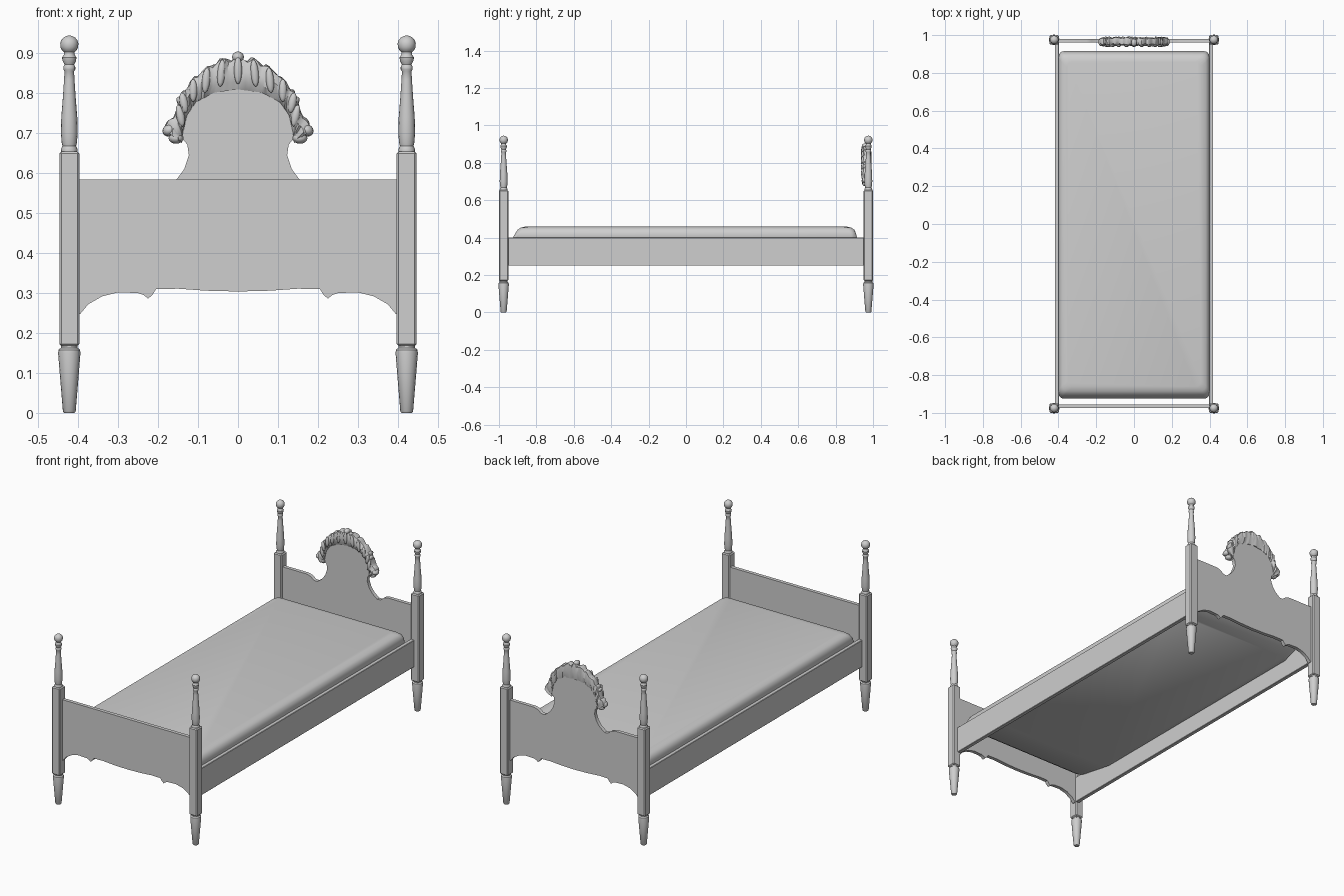
import bpy, bmesh, math, random
from mathutils import Matrix, Vector

if "Cube" in bpy.data.objects:
    bpy.data.objects.remove(bpy.data.objects["Cube"])

random.seed(4)
grey = bpy.data.materials.new("light_grey")
grey.diffuse_color = (0.62, 0.62, 0.62, 1)
grey.use_nodes = True
grey.node_tree.nodes["Principled BSDF"].inputs["Base Color"].default_value = grey.diffuse_color


def finish(bm, name, angle=35):
    bmesh.ops.recalc_face_normals(bm, faces=bm.faces)
    me = bpy.data.meshes.new(name)
    bm.to_mesh(me)
    bm.free()
    ob = bpy.data.objects.new(name, me)
    bpy.context.collection.objects.link(ob)
    me.materials.append(grey)
    bpy.ops.object.select_all(action='DESELECT')
    ob.select_set(True)
    bpy.context.view_layer.objects.active = ob
    bpy.ops.object.shade_smooth_by_angle(angle=math.radians(angle))
    return ob


def loft(bm, rings, cap=True):
    """Bridge equal-length closed rings of points, capping both ends."""
    vs = [[bm.verts.new(p) for p in r] for r in rings]
    n = len(vs[0])
    for a, b in zip(vs, vs[1:]):
        for i in range(n):
            j = (i + 1) % n
            bm.faces.new((a[i], a[j], b[j], b[i]))
    if cap:
        bm.faces.new(vs[0])
        bm.faces.new(vs[-1])


def lathe(bm, profile, x, y, n=16):
    loft(bm, [[(x + r * math.cos(2 * math.pi * i / n), y + r * math.sin(2 * math.pi * i / n), z)
               for i in range(n)] for r, z in profile])


def box(bm, lo, hi, bevel):
    c = [(a + b) / 2 for a, b in zip(lo, hi)]
    s = [b - a for a, b in zip(lo, hi)]
    m = Matrix.Translation(c) @ Matrix.Diagonal((*s, 1))
    vs = bmesh.ops.create_cube(bm, size=1, matrix=m)['verts']
    es = list({e for v in vs for e in v.link_edges})
    bmesh.ops.bevel(bm, geom=es, offset=bevel, segments=1, affect='EDGES')


def ellipsoid(bm, loc, size, tilt=0):
    m = Matrix.Translation(loc) @ Matrix.Rotation(tilt, 4, 'Y') @ Matrix.Diagonal((*size, 1))
    bmesh.ops.create_uvsphere(bm, u_segments=12, v_segments=8, radius=1, matrix=m)


# Four turned posts with square middle blocks
FOOT = [(.013, 0), (.016, .004), (.024, .10), (.028, .15), (.027, .158), (.021, .163), (.021, .175)]
TOP = [(.019, .645), (.021, .660), (.017, .668), (.019, .676), (.021, .70), (.020, .74), (.016, .79),
       (.013, .835), (.012, .855), (.015, .860), (.015, .866), (.012, .872), (.017, .882),
       (.018, .890), (.013, .898)]
BALL = [(.023 * math.cos(a), .922 + .023 * math.sin(a))
        for a in [math.radians(d) for d in (-55, -35, -15, 10, 30, 50, 70, 84)]]
for yn, y in (("front", -.975), ("back", .975)):
    for xn, x in (("left", -.4225), ("right", .4225)):
        bm = bmesh.new()
        lathe(bm, FOOT, x, y)
        box(bm, (x - .025, y - .025, .168), (x + .025, y + .025, .655), .005)
        lathe(bm, TOP + BALL, x, y)
        finish(bm, f"{yn}_{xn}_post")

# Side rails
for xn, s in (("left", -1), ("right", 1)):
    bm = bmesh.new()
    x = .408 * s
    box(bm, (x - .011, -.96, .25), (x + .011, .96, .40), .002)
    finish(bm, f"{xn}_side_rail")

# Boards: right half outline mirrored, then extruded through the thickness
LOWER = [(0, .304), (.08, .306), (.15, .311), (.205, .310), (.214, .296), (.225, .286), (.236, .295),
         (.25, .300), (.30, .302), (.34, .292), (.375, .272), (.395, .248), (.41, .245)]
FOOT_TOP = [(.41, .585), (0, .585)]
HEAD_TOP = [(.41, .585), (.25, .585), (.225, .578), (.205, .562), (.185, .560), (.155, .583),
            (.135, .61), (.123, .645), (.127, .672), (.142, .69), (.14, .74), (.115, .79),
            (.06, .835), (0, .85)]


def board(name, top, y):
    half = LOWER + top
    pts = half + [(-x, z) for x, z in reversed(half[1:-1])]
    bm = bmesh.new()
    loft(bm, [[(x, yy, z) for x, z in pts] for yy in (y - .01, y + .01)])
    finish(bm, name)


board("footboard", FOOT_TOP, -.965)
board("headboard", HEAD_TOP, .97)

# Carved crest: rough band swept between an inner and an outer arch
INNER = [(0, .81), (.06, .802), (.105, .778), (.128, .745), (.138, .70), (.14, .675)]
OUTER = [(0, .893), (.05, .882), (.10, .85), (.14, .805), (.152, .765), (.185, .71)]
SECTION = [(0, .958), (.25, .946), (.6, .941), (.95, .952), (1, .968), (.95, .984), (.5, .989), (0, .982)]


def along(path, t):
    k = min(int(t * (len(path) - 1)), len(path) - 2)
    f = t * (len(path) - 1) - k
    return Vector(path[k]).lerp(Vector(path[k + 1]), f)


bm = bmesh.new()
rings = []
N = 64
for i in range(N + 1):
    u = 2 * i / N - 1
    t, s = abs(u), (1 if u >= 0 else -1)
    a, b = along(INNER, t), along(OUTER, t)
    ring = []
    for w, y in SECTION:
        w *= 1 + .07 * math.cos(t * 40) + random.uniform(-.04, .04)
        p = a.lerp(b, w)
        ring.append((s * p.x, y + random.uniform(-.004, .004), p.y))
    rings.append(ring)
loft(bm, rings)
# Leaves fanned over the crest, corner scrolls and top knob
for k in range(-5, 6):
    t, s = abs(k) / 6.5, (1 if k >= 0 else -1)
    a, b = along(INNER, t), along(OUTER, t)
    p, d = a.lerp(b, .58), b - a
    ellipsoid(bm, (s * p.x, .944, p.y), (.010, .008, d.length * .42), s * math.atan2(d.x, d.y))
for s in (-1, 1):
    ellipsoid(bm, (s * .172, .963, .708), (.018, .022, .015), s * .5)
    ellipsoid(bm, (s * .155, .963, .688), (.019, .020, .014))
    ellipsoid(bm, (s * .142, .963, .778), (.010, .020, .016), s * .6)
ellipsoid(bm, (0, .960, .891), (.015, .020, .014))
finish(bm, "headboard_carved_crest", 40)


# Mattress: rounded rectangles lofted upward, with sloping underside ends
def rounded(hx, y0, y1, z, r=.03, n=5):
    pts = []
    for q, (cx, cy) in enumerate([(hx - r, y1 - r), (r - hx, y1 - r), (r - hx, y0 + r), (hx - r, y0 + r)]):
        for i in range(n):
            a = math.pi / 2 * (q + i / (n - 1))
            pts.append((cx + r * math.cos(a), cy + r * math.sin(a), z))
    return pts


bm = bmesh.new()
loft(bm, [rounded(*r) for r in (
    (.392, -.70, .80, .345), (.396, -.90, .90, .385), (.400, -.925, .915, .400),
    (.399, -.912, .908, .425), (.393, -.900, .900, .442), (.380, -.885, .885, .453),
    (.355, -.860, .860, .459))])
finish(bm, "mattress", 40)
